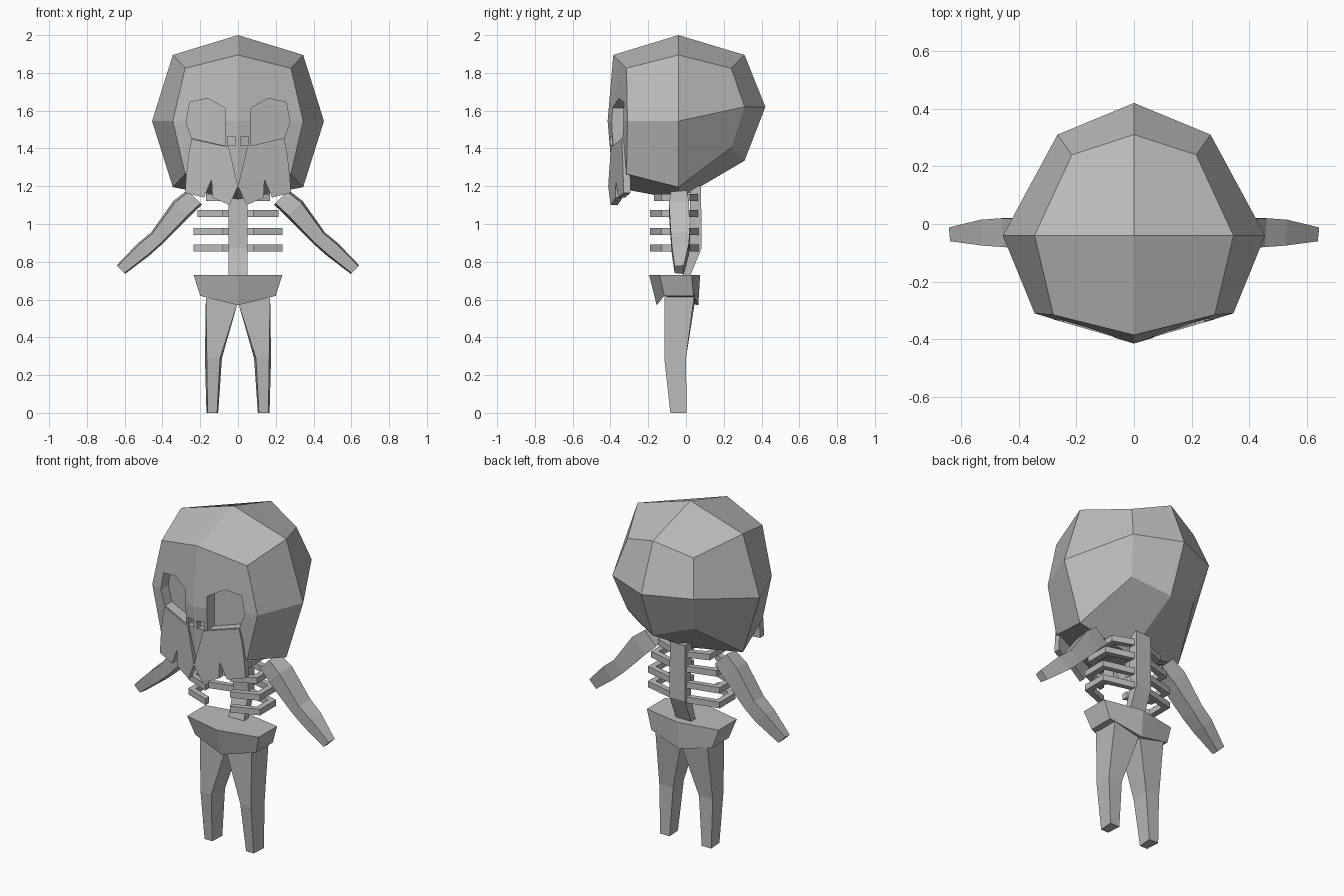
import bpy, bmesh
from mathutils import Vector

cube = bpy.data.objects.get("Cube")
if cube:
    bpy.data.objects.remove(cube, do_unlink=True)

bone = bpy.data.materials.new("bone_grey")
bone.use_nodes = True
GREY = (0.5, 0.5, 0.5, 1)
bone.diffuse_color = GREY
bone.node_tree.nodes["Principled BSDF"].inputs["Base Color"].default_value = GREY


def finish(name, bm):
    bmesh.ops.recalc_face_normals(bm, faces=bm.faces)
    mesh = bpy.data.meshes.new(name)
    bm.to_mesh(mesh)
    bm.free()
    mesh.materials.append(bone)
    obj = bpy.data.objects.new(name, mesh)
    bpy.context.collection.objects.link(obj)
    return obj


def loft(name, rings, side=1):
    """Skin a chain of equal rings and cap both ends; side=-1 mirrors in x."""
    bm = bmesh.new()
    loops = [[bm.verts.new((side * x, y, z)) for x, y, z in ring] for ring in rings]
    n = len(loops[0])
    for a, b in zip(loops, loops[1:]):
        for i in range(n):
            j = (i + 1) % n
            bm.faces.new((a[i], a[j], b[j], b[i]))
    bm.faces.new(loops[0])
    bm.faces.new(loops[-1])
    return finish(name, bm)


def face_slab(name, outline, front, back, side):
    """Front-view outline extruded along y, swept back with the face."""
    rings = [[(x, y + 0.29 * x, z) for x, z in outline] for y in (front, back)]
    return loft(name, rings, side)


# Skull: a once-subdivided cube pulled into a rounded, faceted shape
bm = bmesh.new()
bmesh.ops.create_cube(bm, size=2)
bmesh.ops.subdivide_edges(bm, edges=bm.edges[:], cuts=1, use_grid_fill=True)
for v in bm.verts:
    i, j, k = (round(c) for c in v.co)
    n = abs(i) + abs(j) + abs(k) - 1
    x = i * (0.455, 0.345, 0.28)[n]
    y = -0.04 + j * (0.375, 0.345, 0.275)[n]
    z = 1.545 + k * (0.455, 0.35, 0.28)[n]
    if j > 0:
        x *= 0.77
        y += (0.085, 0.005, 0.005)[n]
        z += (0.14, 0.075, 0)[k + 1]
    if j < 0 and n == 1 and k == 0:
        y = -0.31
    if k < 0 and n == 0:
        z += 0.04
    v.co = (x, y, z)
skull = finish("skull", bm)

# Eye sockets and nostrils cut into the skull
eye = [(0.07, 1.415), (0.245, 1.455), (0.275, 1.54), (0.255, 1.645),
       (0.16, 1.665), (0.07, 1.615)]
nostril = [(0.012, 1.415), (0.055, 1.415), (0.055, 1.46), (0.012, 1.46)]
for side in (1, -1):
    for outline, depth in ((eye, -0.34), (nostril, -0.37)):
        cutter = face_slab("socket_cutter", outline, -0.6, depth, side)
        cutter.hide_render = True
        mod = skull.modifiers.new("socket", 'BOOLEAN')
        mod.operation = 'DIFFERENCE'
        mod.solver = 'EXACT'
        mod.object = cutter
        bpy.context.view_layer.objects.active = skull
        bpy.ops.object.modifier_apply(modifier=mod.name)
        bpy.data.objects.remove(cutter, do_unlink=True)

# Cheeks with hanging teeth
cheek = [(0.06, 1.41), (0.245, 1.45), (0.26, 1.38), (0.275, 1.25), (0.28, 1.165),
         (0.18, 1.14), (0.14, 1.235), (0.135, 1.14), (0.045, 1.1), (0, 1.2), (0.05, 1.41)]
for side, label in ((1, "left"), (-1, "right")):
    face_slab(label + "_cheek", cheek, -0.412, -0.375, side)

# Spine
loft("spine", [[(-0.05, a, z), (0.05, a, z), (0.05, b, z), (-0.05, b, z)]
               for a, b, z in ((0.02, 0.08, 1.2), (0.025, 0.082, 0.87), (-0.02, 0.02, 0.72))])

# Pelvis: faceted block narrowing downwards
top = [(0, -0.195), (0.235, -0.14), (0.235, 0.03), (0, 0.075), (-0.235, 0.03), (-0.235, -0.14)]
low = [(0, -0.155), (0.2, -0.115), (0.2, 0.04), (0, 0.065), (-0.2, 0.04), (-0.2, -0.115)]
loft("pelvis", [[(x, y, 0.73) for x, y in top],
                [(x, y, 0.62 if x else 0.57) for x, y in low]])

for side, label in ((1, "left"), (-1, "right")):
    # Ribs: flat bars bent around the chest, open at the front
    for number, (z, w) in enumerate(((1.14, 0.17), (1.055, 0.215), (0.96, 0.235), (0.873, 0.235))):
        front = -0.17 if number == 0 else -0.19
        outer = [(0.03, 0.07), (w, 0.02), (w, -0.13), (0.08, front)]
        inner = [(0.03, 0.04), (w - 0.035, -0.005), (w - 0.035, -0.11), (0.08, front + 0.035)]
        loft(f"{label}_rib_{number + 1}",
             [[(*o, z - 0.018), (*o, z + 0.018), (*i, z + 0.018), (*i, z - 0.018)]
              for o, i in zip(outer, inner)], side)

    # Arm: tapered box chain, slightly narrower at the front
    across = Vector((0.7, 0, 0.7))
    rings = []
    for x, z, half, a, b in ((0.23, 1.14, 0.055, -0.08, 0.005), (0.3, 1.08, 0.06, -0.09, 0.015),
                             (0.43, 0.925, 0.043, -0.08, 0.02), (0.5, 0.865, 0.045, -0.075, 0.015),
                             (0.62, 0.758, 0.032, -0.06, -0.012)):
        c = Vector((x, 0, z))
        rings.append([c + across * half * s + Vector((0, y, 0))
                      for s, y in ((-0.8, a), (0.8, a), (1, b), (-1, b))])
    loft(label + "_arm", rings, side)

    # Leg: tapered box chain from hip to foot
    loft(label + "_leg",
         [[(p + t, a, zi), (q - t, a, zo), (q, b, zo), (p, b, zi)]
          for p, q, t, a, b, zi, zo in ((0.004, 0.17, 0, -0.115, 0.045, 0.575, 0.63),
                                        (0.085, 0.175, 0.01, -0.115, 0.0, 0.29, 0.29),
                                        (0.105, 0.167, 0.006, -0.083, 0.003, 0, 0))], side)
